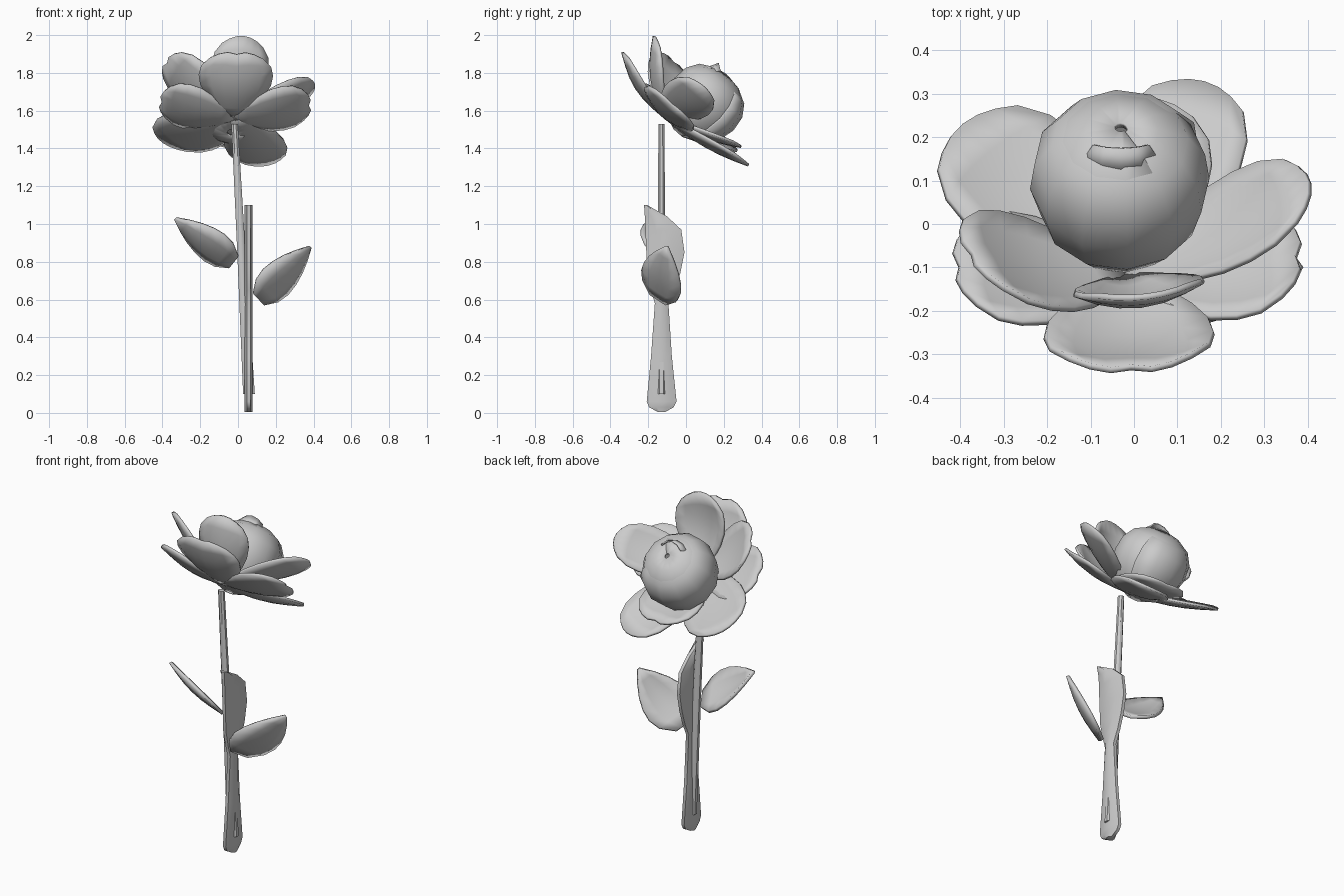
import bpy, bmesh, math
from mathutils import Vector

cube = bpy.data.objects.get("Cube")
if cube:
    bpy.data.objects.remove(cube, do_unlink=True)

grey = bpy.data.materials.new("light grey")
grey.use_nodes = True
colour = (0.6, 0.6, 0.6, 1)
grey.diffuse_color = colour
grey.node_tree.nodes["Principled BSDF"].inputs["Base Color"].default_value = colour

# Bloom frame: centre, sideways, up the disc, and out along the flower axis
CENTRE = Vector((-0.02, -0.12, 1.57))
U = Vector((1, 0, 0))
N = Vector((0, 0.66, 0.75)).normalized()
V = U.cross(N)


def finish(name, bm, thickness=0, angle=40):
    bmesh.ops.remove_doubles(bm, verts=bm.verts, dist=0.0005)
    bmesh.ops.recalc_face_normals(bm, faces=bm.faces)
    mesh = bpy.data.meshes.new(name)
    bm.to_mesh(mesh)
    bm.free()
    mesh.materials.append(grey)
    ob = bpy.data.objects.new(name, mesh)
    bpy.context.collection.objects.link(ob)
    if thickness:
        solid = ob.modifiers.new("thickness", 'SOLIDIFY')
        solid.thickness = thickness
        solid.offset = 0
    bpy.ops.object.select_all(action='DESELECT')
    ob.select_set(True)
    bpy.context.view_layer.objects.active = ob
    bpy.ops.object.shade_smooth_by_angle(angle=math.radians(angle))


def sheet(name, rows, cols, point, thickness):
    """Grid surface from point(t, s), with t in 0..1 and s in -1..1."""
    bm = bmesh.new()
    grid = [[bm.verts.new(point(i / rows, 2 * j / cols - 1)) for j in range(cols + 1)]
            for i in range(rows + 1)]
    for a, b in zip(grid, grid[1:]):
        for j in range(cols):
            bm.faces.new((a[j], a[j + 1], b[j + 1], b[j]))
    finish(name, bm, thickness)


def loft(name, rings, sides=8):
    """Closed flat-sided tube through (centre, half x, half y) rings."""
    bm = bmesh.new()
    loops = []
    grow = 1 / math.cos(math.pi / sides)
    for c, rx, ry in rings:
        turns = [(k + 0.5) * math.tau / sides for k in range(sides)]
        loops.append([bm.verts.new((c[0] + rx * grow * math.cos(a),
                                    c[1] + ry * grow * math.sin(a), c[2])) for a in turns])
    for a, b in zip(loops, loops[1:]):
        for k in range(sides):
            m = (k + 1) % sides
            bm.faces.new((a[k], a[m], b[m], b[k]))
    bm.faces.new(loops[0])
    bm.faces.new(loops[-1])
    finish(name, bm)


def interp(values, t):
    x = t * (len(values) - 1)
    i = min(int(x), len(values) - 2)
    return values[i] + (values[i + 1] - values[i]) * (x - i)


# Petals: cupped sheets fanned around the flower axis
PETAL_WIDTH = (0.14, 0.5, 0.78, 0.95, 1.0, 0.94, 0.72)


def petal(name, angle, lift, length, width, cup=0.03, notch=0.02):
    a, e = math.radians(angle), math.radians(lift)
    flat = U * math.cos(a) + V * math.sin(a)
    out = flat * math.cos(e) + N * math.sin(e)
    up = N * math.cos(e) - flat * math.sin(e)
    side = up.cross(out)

    def point(t, s):
        w = interp(PETAL_WIDTH, t) * width / 2
        r = length * t - t ** 3 * (0.05 * s * s + notch * max(0, 1 - abs(s) * 2.5))
        h = cup * ((s * s - 1) * math.sin(math.pi * t) * 0.9 + 0.2 * s * s * t)
        return CENTRE + out * r + side * (s * w) + up * h

    sheet(name, 6, 6, point, 0.014)


petal("outer_petal_front", 88, 16, 0.41, 0.39, cup=0.045)
petal("outer_petal_left", 1, 11, 0.42, 0.34)
petal("outer_petal_right", 175, 11, 0.41, 0.34)
petal("outer_petal_back_right", 223, 14, 0.53, 0.37, notch=0.0)
petal("outer_petal_back_left", 290, 11, 0.545, 0.31, notch=0.0)
petal("inner_petal_front", 81, 42, 0.43, 0.3, cup=0.045, notch=0.0)
petal("inner_petal_right", 157, 33, 0.475, 0.32)
petal("inner_petal_left", -8, 31, 0.5, 0.27, notch=0.0)
petal("inner_petal_back", 274, 20, 0.45, 0.36)

# Bud: one sheet wound in a spiral, closing towards the top
BUD_BASE = Vector((-0.03, -0.04, 1.485))
BUD_RADIUS = (0.03, 0.13, 0.185, 0.21, 0.2, 0.16, 0.09, 0.015)
BUD_HEIGHT = (0.0, 0.04, 0.11, 0.2, 0.28, 0.34, 0.375, 0.385)


def on_bud(a, r, h):
    return BUD_BASE + N * h + (U * math.cos(a) - V * math.sin(a)) * r


def bud_point(t, s):
    turn = (s + 1) / 2
    r = interp(BUD_RADIUS, t) * (1 - 0.1 * turn)
    return on_bud(turn * math.tau * 1.75 + 0.6, r, interp(BUD_HEIGHT, t) + 0.01 * turn * t)


sheet("bud", 7, 21, bud_point, 0.01)


# Small curled petal edge standing up on the bud
def curl_point(t, s):
    return on_bud(s * 0.9 - 1.57, 0.11 - 0.03 * t, 0.36 + 0.055 * t * (1 - 0.4 * s * s))


sheet("bud_curl", 1, 4, curl_point, 0.008)

# Thin stem, thickening downwards
loft("stem", [((0.058, -0.13, 0.1), 0.031, 0.024), ((0.018, -0.13, 0.85), 0.022, 0.02),
              ((-0.018, -0.13, 1.53), 0.017, 0.016)])

# Flat upright blade: rows of height, front edge, back edge
BLADE = [(0.005, -0.15, -0.11), (0.03, -0.195, -0.065), (0.06, -0.208, -0.05),
         (0.3, -0.185, -0.075), (0.58, -0.165, -0.093), (0.65, -0.185, -0.06),
         (0.74, -0.205, -0.03), (0.85, -0.21, -0.008), (0.97, -0.215, -0.025),
         (1.04, -0.218, -0.1), (1.1, -0.222, -0.205)]
loft("upright_blade", [((0.056, (f + b) / 2, z), 0.022, (b - f) / 2) for z, f, b in BLADE])

# Side leaves
LEAF_WIDTH = (0.42, 0.88, 1.0, 0.92, 0.72, 0.42, 0.04)


def leaf(name, base, tip, half):
    base, tip, half = Vector(base), Vector(tip), Vector(half)
    up = (tip - base).cross(half).normalized()
    up = up if up.z > 0 else -up

    def point(t, s):
        dip = 0.025 * (s * s - 1) * math.sin(math.pi * t)
        return base.lerp(tip, t) + half * (s * interp(LEAF_WIDTH, t)) + up * dip

    sheet(name, 6, 4, point, 0.018)


leaf("left_leaf", (0.108, -0.145, 0.602), (0.38, -0.1, 0.88), (0.062, 0.1, -0.065))
leaf("right_leaf", (-0.022, -0.12, 0.8), (-0.33, -0.16, 1.03), (0.052, -0.1, 0.066))
